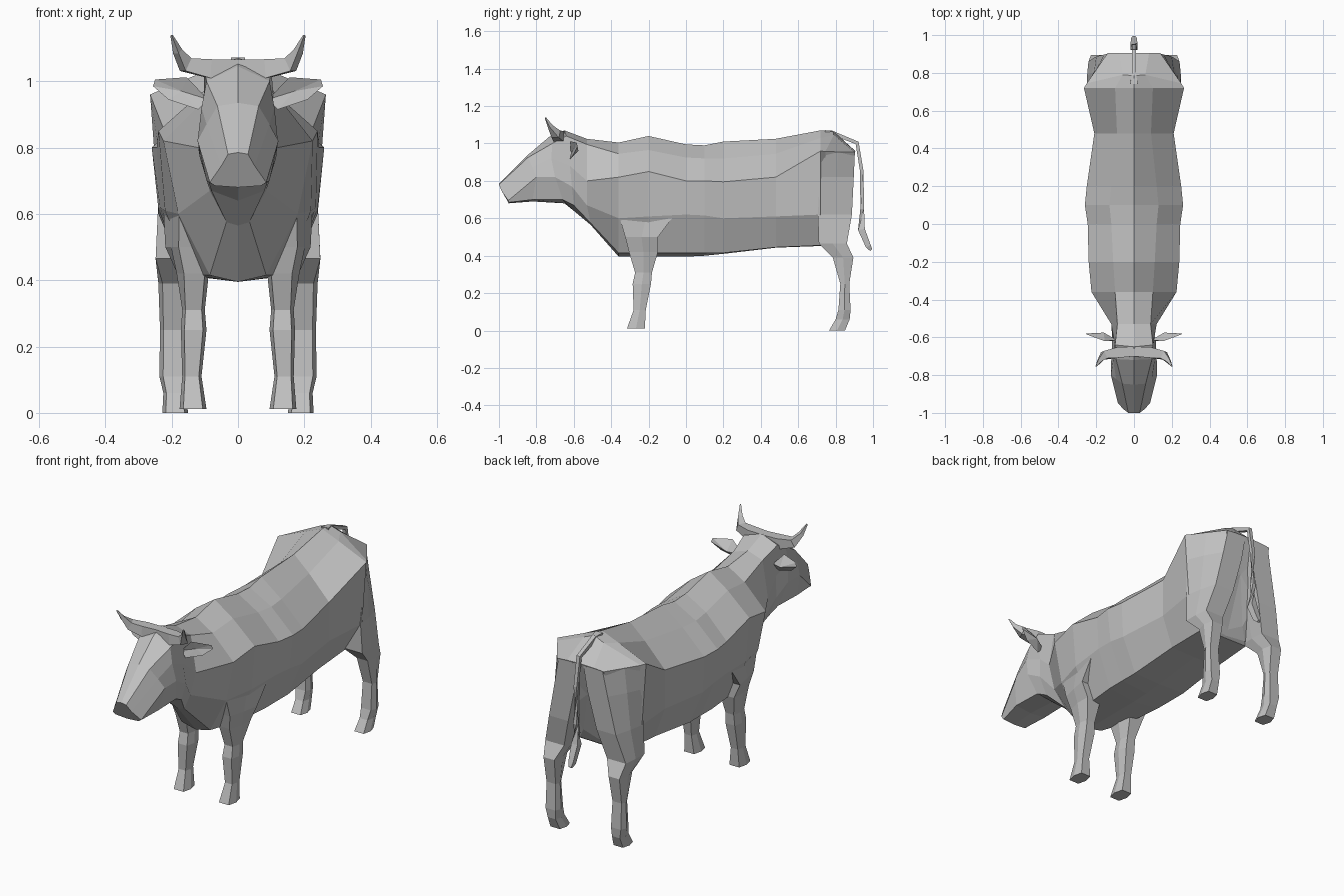
import bpy, bmesh, math
from mathutils import Vector

if "Cube" in bpy.data.objects:
    bpy.data.objects.remove(bpy.data.objects["Cube"])

hide = bpy.data.materials.new("grey_hide")
hide.diffuse_color = (0.53, 0.53, 0.53, 1)
hide.use_nodes = True
hide.node_tree.nodes["Principled BSDF"].inputs["Base Color"].default_value = hide.diffuse_color


def finish(name, bm, mirror=False):
    """Turn a bmesh into a flat-shaded object, optionally mirrored across x."""
    bmesh.ops.recalc_face_normals(bm, faces=bm.faces)
    me = bpy.data.meshes.new(name)
    bm.to_mesh(me)
    bm.free()
    me.materials.append(hide)
    ob = bpy.data.objects.new(name, me)
    bpy.context.collection.objects.link(ob)
    if mirror:
        ob.modifiers.new("mirror", 'MIRROR').use_mirror_merge = False
    return ob


def loft(rings, hollow=None):
    """Skin closed rings; hollow = a point the end cap is fanned into."""
    bm = bmesh.new()
    vs = [[bm.verts.new(p) for p in r] for r in rings]
    n = len(vs[0])
    for a, b in zip(vs, vs[1:]):
        for i in range(n):
            j = (i + 1) % n
            bm.faces.new((a[i], a[j], b[j], b[i]))
    bm.faces.new(vs[0][::-1])
    if hollow:
        c = bm.verts.new(hollow)
        for i in range(n):
            bm.faces.new((vs[-1][i], vs[-1][(i + 1) % n], c))
    else:
        bm.faces.new(vs[-1])
    return bm


def whole(half):
    """Complete a half ring (top centre to bottom centre) with its mirror."""
    return half + [(-x, y, z) for x, y, z in half[-2:0:-1]]


def tube(path, sides=4):
    """Rings round a path of (point, radius)."""
    rings = []
    for i, (p, r) in enumerate(path):
        a = Vector(path[max(i - 1, 0)][0])
        b = Vector(path[min(i + 1, len(path) - 1)][0])
        q = (b - a).to_track_quat('Z', 'Y')
        rings.append([Vector(p) + q @ Vector((r * math.cos(t), r * math.sin(t), 0))
                      for t in (math.tau * (k + .5) / sides for k in range(sides))])
    return rings


def leg(name, sections):
    """Six-sided leg: x in, x out at front and back, y front, y back, z."""
    rings = []
    for x0, xf, xb, y0, y1, z in sections:
        d = (xf - x0) * (.14 if z < .45 else .03)
        m = (y0 + y1) / 2
        rings.append([(x0 + d, y0, z), (xf - d, y0, z), ((xf + xb) / 2, m, z),
                      (xb - d, y1, z), (x0 + d, y1, z), (x0, m, z)])
    return finish(name, loft(rings), mirror=True)


# head and neck: from the muzzle back
head = [
    [(0, -1.0, .785), (.03, -1.0, .78), (.05, -.985, .745),
     (.085, -.95, .695), (.07, -.95, .685), (0, -.95, .68)],
    [(0, -.85, .935), (.062, -.845, .925), (.095, -.82, .87),
     (.122, -.80, .82), (.095, -.82, .70), (0, -.82, .69)],
    [(0, -.72, 1.045), (.095, -.715, 1.0), (.11, -.72, .92),
     (.12, -.70, .82), (.09, -.66, .70), (0, -.65, .68)],
    [(0, -.65, 1.07), (.10, -.64, 1.04), (.105, -.62, .88),
     (.115, -.61, .77), (.08, -.60, .67), (0, -.60, .64)],
    [(0, -.53, 1.025), (.088, -.53, .995), (.12, -.53, .80),
     (.085, -.53, .67), (.035, -.51, .575), (0, -.51, .565)],
]

# trunk: y, top z, back x z, flank x z, side x z, belly x z, bottom z
trunk = [
    (-.36, 1.005, .10, .945, .225, .82, .18, .60, .085, .415, .395),
    (-.20, 1.04, .11, .965, .24, .85, .22, .61, .14, .415, .395),
    (.00, .995, .12, .925, .245, .80, .235, .62, .16, .415, .395),
    (.10, .99, .13, .92, .26, .80, .24, .615, .16, .415, .40),
    (.20, 1.01, .12, .92, .25, .795, .24, .60, .16, .415, .41),
    (.48, 1.025, .09, .945, .21, .82, .21, .61, .15, .445, .443),
    (.72, 1.07, .10, 1.03, .265, .96, .24, .62, .14, .455, .452),
]
rings = [whole(r) for r in head]
for y, t, ax, az, bx, bz, cx, cz, dx, dz, b in trunk:
    rings.append(whole([(0, y, t), (ax, y, az), (bx, y, bz),
                        (cx, y, cz), (dx, y, dz), (0, y, b)]))
# rump, sloping to a square back edge and tucked in between the thighs
rings.append(whole([(0, .785, 1.068), (.06, .79, 1.045), (.25, .745, .957),
                    (.20, .74, .62), (.12, .735, .47), (0, .73, .46)]))
rings.append(whole([(0, .905, .96), (.08, .905, .958), (.14, .904, .953),
                    (.12, .82, .66), (.08, .765, .53), (0, .745, .49)]))
body = finish("body", loft(rings, hollow=(0, .845, .77)))

# horns grow out of a crest across the poll
horn = [((.085, -.68, 1.038), .040), ((.158, -.695, 1.05), .030),
        ((.182, -.725, 1.09), .015), ((.20, -.752, 1.138), .004)]
path = [((-x, y, z), r) for (x, y, z), r in horn[::-1]]
horns = finish("horns", loft(tube(path + [((0, -.675, 1.04), .036)] + horn)))

# leaf-shaped ears, thin and folded
bm = bmesh.new()
rim = [(.09, -.615, .945), (.155, -.62, 1.012), (.25, -.585, 1.005),
       (.256, -.58, .985), (.21, -.60, .945), (.12, -.62, .915)]
ring = [bm.verts.new(p) for p in rim]
for centre in ((.17, -.60, .97), (.16, -.575, .96)):
    c = bm.verts.new(centre)
    for i in range(6):
        bm.faces.new((ring[i], ring[(i + 1) % 6], c))
finish("ears", bm, mirror=True)

# front legs with triangular shoulders
front = leg("front_legs", [
    (.08, .18, .228, -.36, -.06, .62),
    (.08, .182, .222, -.325, -.15, .50),
    (.088, .175, .195, -.305, -.15, .42),
    (.10, .168, .168, -.272, -.182, .31),
    (.095, .172, .172, -.285, -.187, .25),
    (.11, .168, .168, -.28, -.215, .11),
    (.095, .176, .176, -.315, -.22, .012)])

# hind legs with full thighs that wrap round the rump
hind = leg("hind_legs", [
    (.01, .264, .14, .725, .903, .952),
    (.03, .258, .165, .715, .897, .82),
    (.08, .246, .205, .705, .887, .62),
    (.125, .252, .245, .71, .86, .465),
    (.15, .24, .24, .785, .895, .39),
    (.16, .235, .235, .825, .873, .25),
    (.155, .237, .237, .815, .88, .11),
    (.16, .225, .225, .80, .875, .06),
    (.15, .228, .228, .765, .85, 0)])

# fuse legs and horns into the body so no surface is left inside
for part in (front, hind, horns):
    mod = body.modifiers.new("fuse_" + part.name, 'BOOLEAN')
    mod.operation, mod.solver, mod.object = 'UNION', 'EXACT', part
fused = bpy.data.meshes.new_from_object(
    body.evaluated_get(bpy.context.evaluated_depsgraph_get()))
body.modifiers.clear()
body.data = fused
for part in (front, hind, horns):
    bpy.data.objects.remove(part)

# tail with a thicker tuft
tail = [((0, .745, 1.05), .030), ((0, .785, 1.055), .016), ((0, .915, 1.003), .014),
        ((0, .940, .85), .013), ((0, .942, .65), .014), ((0, .938, .54), .026),
        ((0, .975, .45), .020), ((0, .99, .43), .010)]
finish("tail", loft(tube(tail)))
